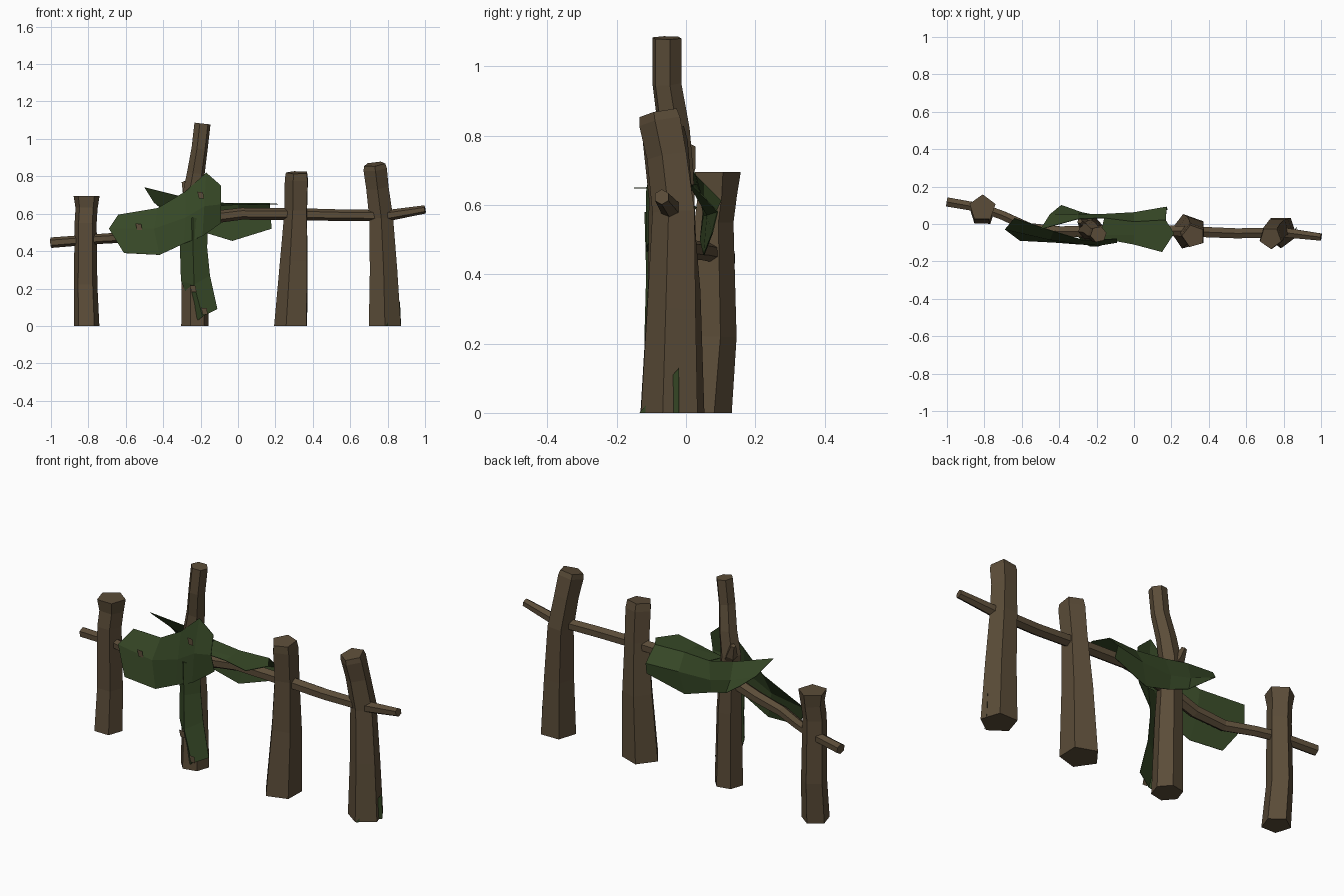
import bpy, math
from mathutils import Vector


def material(name, rgb):
    m = bpy.data.materials.new(name)
    m.diffuse_color = (*rgb, 1)
    return m


WOOD = material("weathered_wood", (0.105, 0.073, 0.04))
MOSS = material("moss_green", (0.038, 0.066, 0.02))


def add_mesh(name, verts, faces, mat):
    me = bpy.data.meshes.new(name)
    me.from_pydata(verts, [], faces)
    me.update()
    me.materials.append(mat)
    ob = bpy.data.objects.new(name, me)
    bpy.context.collection.objects.link(ob)
    return ob


def tube(name, path, sides, phase=0.0, flat_start=True):
    """Tapered log through (x, y, z, radius) stations."""
    pts = [Vector(p[:3]) for p in path]
    verts, faces = [], []
    for i, p in enumerate(pts):
        t = (pts[min(i + 1, len(pts) - 1)] - pts[max(i - 1, 0)]).normalized()
        if i == 0 and flat_start:
            t = Vector((0, 0, 1))
        ref = Vector((0, 1, 0))
        u = ref.cross(t).normalized()
        v = t.cross(u)
        for k in range(sides):
            a = phase + math.tau * k / sides
            verts.append(p + (u * math.cos(a) + v * math.sin(a)) * path[i][3])
    for i in range(len(pts) - 1):
        for k in range(sides):
            n = (k + 1) % sides
            a, b = i * sides, (i + 1) * sides
            faces.append((a + k, a + n, b + n, b + k))
    last = (len(pts) - 1) * sides
    faces.append(tuple(reversed(range(sides))))
    faces.append(tuple(range(last, last + sides)))
    return add_mesh(name, verts, faces, WOOD)


def sheet(name, *rows):
    """Ragged moss sheet lofted between rows of equal length."""
    n = len(rows[0])
    verts = [p for r in rows for p in r]
    faces = [(j * n + i, (j + 1) * n + i, (j + 1) * n + i + 1, j * n + i + 1)
             for j in range(len(rows) - 1) for i in range(n - 1)]
    ob = add_mesh(name, verts, faces, MOSS)
    s = ob.modifiers.new("thickness", "SOLIDIFY")
    s.thickness = 0.003
    return ob


# Posts
tube("left_post", [(-.81, .06, 0, .072), (-.815, .08, .22, .066), (-.815, .075, .55, .062),
                   (-.81, .085, .63, .062), (-.81, .085, .695, .073)], 5, 0.3)
tube("tall_post", [(-.23, -.035, 0, .075), (-.235, -.03, .4, .066), (-.245, -.03, .7, .054),
                   (-.225, -.035, .82, .048), (-.205, -.055, .95, .044),
                   (-.19, -.055, 1.082, .044)], 6, 0.2)
post = tube("middle_post", [(.29, -.04, 0, .097), (.305, -.035, .35, .08), (.315, -.045, .62, .066),
                            (.318, -.06, .78, .068), (.318, -.065, .82, .062)], 5, 0.6)
right = tube("right_post", [(.785, -.04, 0, .09), (.778, -.035, .3, .077), (.765, -.03, .58, .067),
                            (.745, -.05, .74, .063), (.733, -.07, .84, .066),
                            (.73, -.075, .865, .06)], 5, 0.95)

# Rail threaded through the posts
tube("rail", [(-1, .118, .445, .028), (-.81, .085, .46, .027), (-.7, .045, .468, .027),
              (-.56, -.02, .475, .029), (-.4, -.04, .5, .032), (-.22, -.04, .56, .034),
              (-.1, -.03, .585, .033), (.02, -.03, .6, .032), (.3, -.04, .598, .032),
              (.55, -.05, .592, .031), (.8, -.045, .59, .03), (1, -.07, .623, .022)],
     6, 0, False)

# Broken twig on the tall post
tube("twig_stub", [(-.24, -.02, .66, .035), (-.27, .0, .71, .03), (-.29, .015, .77, .014)], 5)

# Moss sheet reaching left in front of the rail
sheet("front_moss",
      [(-.64, .03, .595), (-.43, -.04, .63), (-.28, -.085, .72), (-.17, -.085, .82), (-.09, -.08, .75)],
      [(-.69, -.03, .52), (-.45, -.085, .52), (-.28, -.11, .58), (-.18, -.115, .64), (-.09, -.1, .65)],
      [(-.61, -.09, .39), (-.42, -.1, .38), (-.29, -.11, .44), (-.19, -.115, .48), (-.09, -.07, .55)])

# Moss sheet hanging down the tall post
sheet("hanging_moss",
      [(-.31, -.06, .56), (-.24, -.12, .58), (-.16, -.09, .56)],
      [(-.31, -.05, .4), (-.24, -.115, .4), (-.165, -.08, .42)],
      [(-.305, -.06, .24), (-.235, -.12, .22), (-.15, -.08, .27)],
      [(-.215, -.1, .03), (-.19, -.12, .05), (-.11, -.09, .09)])

# Moss sheet draped over and behind the rail
sheet("back_moss",
      [(-.5, -.03, .74), (-.3, .025, .69), (-.16, .03, .66), (0, .01, .655), (.17, .02, .655)],
      [(-.45, .05, .66), (-.3, .05, .6), (-.18, .05, .57), (0, .06, .57), (.175, .09, .58)],
      [(-.39, .1, .61), (-.28, .06, .53), (-.18, .04, .5), (-.03, .05, .455), (.18, .075, .52)])
sheet("top_moss",
      [(-.16, .03, .66), (0, .01, .655), (.17, .02, .655)],
      [(-.18, -.06, .65), (0, -.06, .652), (.215, -.05, .653)],
      [(-.16, -.08, .64), (0, -.11, .65), (.15, -.15, .65)])

# Bare patches showing through the moss
for i, (x, y, z) in enumerate([(-.53, -.066, .53), (-.2, -.112, .7), (-.24, -.125, .2), (-.18, -.125, .08)]):
    s = .018
    add_mesh(f"bare_patch_{i}", [(x - s, y - .006, z + s), (x - .5 * s, y - .006, z - s),
                                 (x + s, y - .006, z - s), (x + .7 * s, y - .006, z + .8 * s)],
             [(0, 1, 2, 3)], WOOD)

# Moss corner at the foot of the right post
add_mesh("foot_moss", [(.79, -.135, .0), (.872, -.02, 0), (.866, -.02, .13)], [(0, 1, 2)], MOSS)
